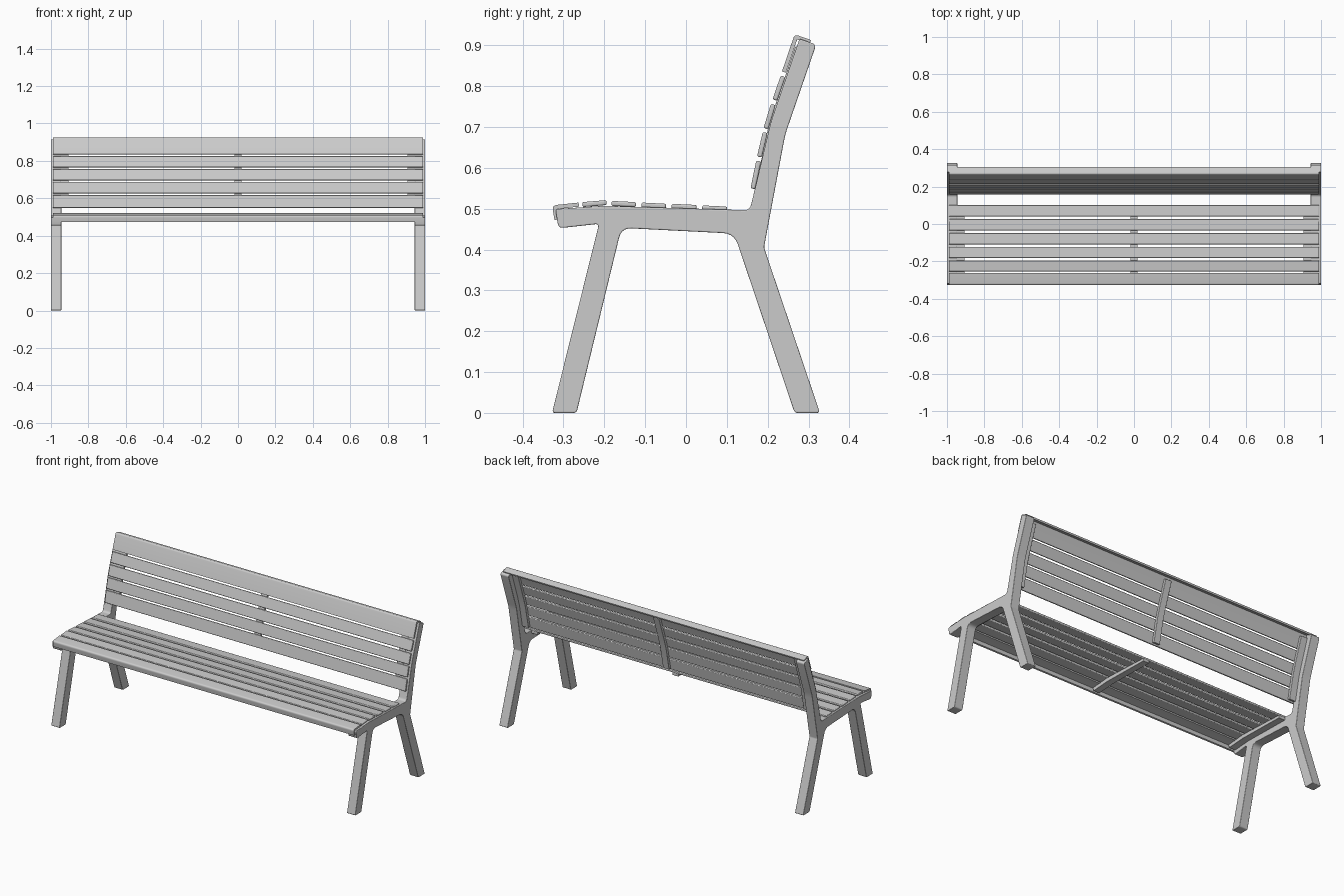
import bpy, bmesh
from mathutils import Vector

if "Cube" in bpy.data.objects:
    bpy.data.objects.remove(bpy.data.objects["Cube"])


def prism(name, pts, x0, x1, bevel=0.004):
    """Extrude a (y, z) outline from x0 to x1 with softened edges."""
    bm = bmesh.new()
    face = bm.faces.new([bm.verts.new((x0, y, z)) for y, z in pts])
    ext = bmesh.ops.extrude_face_region(bm, geom=[face])
    verts = [v for v in ext["geom"] if isinstance(v, bmesh.types.BMVert)]
    bmesh.ops.translate(bm, verts=verts, vec=(x1 - x0, 0, 0))
    bmesh.ops.recalc_face_normals(bm, faces=bm.faces)
    mesh = bpy.data.meshes.new(name)
    bm.to_mesh(mesh)
    bm.free()
    obj = bpy.data.objects.new(name, mesh)
    bpy.context.collection.objects.link(obj)
    mod = obj.modifiers.new("soft_edges", "BEVEL")
    mod.width = bevel
    mod.segments = 3
    mod.limit_method = "ANGLE"
    bpy.ops.object.select_all(action="DESELECT")
    obj.select_set(True)
    bpy.context.view_layer.objects.active = obj
    bpy.ops.object.shade_smooth_by_angle()
    return obj


def fillet(corners, steps=5):
    """Round (y, z, radius) corners with short quadratic curves."""
    out = []
    for i, (y, z, r) in enumerate(corners):
        p = Vector((y, z))
        if r == 0:
            out.append((y, z))
            continue
        prev, nxt = Vector(corners[i - 1][:2]), Vector(corners[(i + 1) % len(corners)][:2])
        a, b = p + (prev - p).normalized() * r, p + (nxt - p).normalized() * r
        for k in range(steps + 1):
            t = k / steps
            out.append(tuple(a * (1 - t) ** 2 + p * 2 * t * (1 - t) + b * t * t))
    return out


def strip(path, t):
    """Thicken a (y, z) path to its right-hand side."""
    p = [Vector(q) for q in path]
    low = []
    for i, q in enumerate(p):
        dirs = [(p[j + 1] - p[j]).normalized() for j in (i - 1, i) if 0 <= j < len(p) - 1]
        n = [Vector((d.y, -d.x)) for d in dirs]
        m = sum(n, Vector((0, 0))).normalized()
        low.append(tuple(q + m * t / m.dot(n[0])))
    return list(path) + low[::-1]


# side frames: legs, seat arm and back upright in one bent outline
frame = fillet([
    (-0.320, 0.499, 0.008), (-0.312, 0.452, 0.012), (-0.213, 0.463, 0.010),
    (-0.328, 0.0, 0.008), (-0.268, 0.0, 0.008), (-0.158, 0.453, 0.025),
    (0.118, 0.439, 0.028), (0.266, 0.0, 0.008), (0.328, 0.0, 0.008),
    (0.191, 0.405, 0.005), (0.243, 0.682, 0.02), (0.319, 0.902, 0.012),
    (0.278, 0.916, 0.004), (0.207, 0.710, 0.02), (0.174, 0.570, 0.01),
    (0.156, 0.496, 0.014), (-0.200, 0.507, 0.01),
])
for side, s in (("left", -1), ("right", 1)):
    prism(f"side_frame_{side}", frame, s * 0.945, s * 1.0, 0.003)

# seat slats, the first with a turned-down nose
prism("seat_front_slat", strip(fillet([
    (-0.322, 0.472, 0), (-0.328, 0.508, 0.012), (-0.263, 0.515, 0)]), 0.010), -0.99, 0.99)
seat = [(-0.254, 0.516, -0.195, 0.521), (-0.182, 0.519, -0.122, 0.516),
        (-0.109, 0.515, -0.049, 0.512), (-0.035, 0.512, 0.026, 0.509),
        (0.040, 0.508, 0.101, 0.505)]
for i, (y0, z0, y1, z1) in enumerate(seat):
    prism(f"seat_slat_{i + 1}", strip([(y0, z0), (y1, z1)], 0.012), -0.99, 0.99)

# back slats, lowest first
back = [(0.158, 0.550, 0.172, 0.618), (0.174, 0.628, 0.188, 0.688),
        (0.190, 0.698, 0.208, 0.757), (0.212, 0.768, 0.232, 0.826)]
for i, (y0, z0, y1, z1) in enumerate(back):
    prism(f"back_slat_{i + 1}", strip([(y0, z0), (y1, z1)], 0.012), -0.99, 0.99)

# top back slat folds over the uprights
prism("back_top_slat", strip(fillet([
    (0.235, 0.836, 0), (0.266, 0.927, 0.010), (0.306, 0.913, 0)]), 0.010), -0.99, 0.99)

# bearers under the seat and behind the back, at the ends and the middle
seat_bearer = [(-0.312, 0.497), (-0.195, 0.507), (0.100, 0.495),
               (0.100, 0.478), (-0.195, 0.484), (-0.305, 0.476)]
back_bearer = strip([(0.171, 0.556), (0.200, 0.693), (0.220, 0.758), (0.268, 0.898)], 0.016)
for label, x0, x1 in (("left", -0.947, -0.905), ("middle", -0.02, 0.02), ("right", 0.905, 0.947)):
    prism(f"seat_bearer_{label}", seat_bearer, x0, x1, 0.002)
    prism(f"back_bearer_{label}", back_bearer, x0, x1, 0.002)
